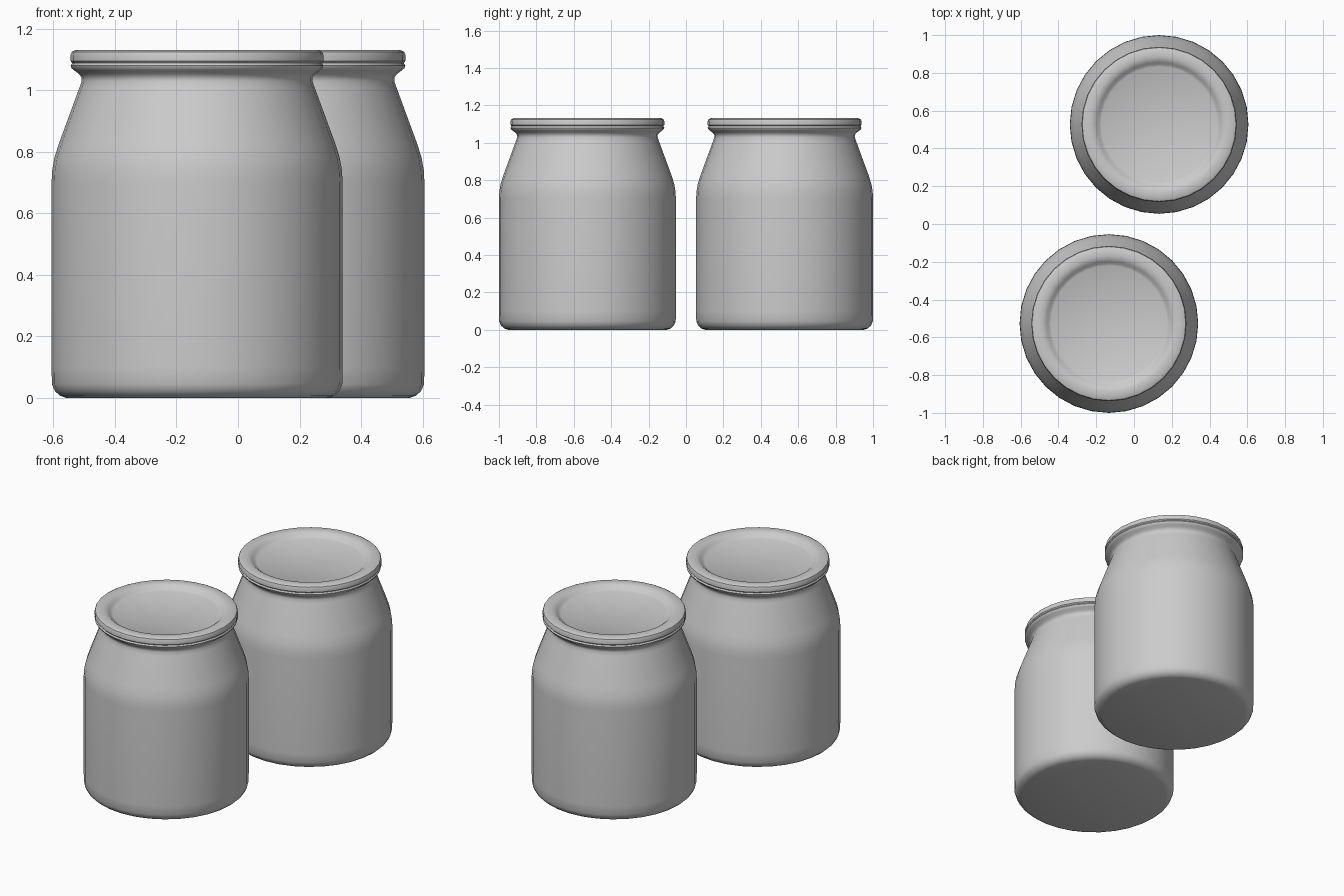
import bpy, bmesh, math

if "Cube" in bpy.data.objects:
    bpy.data.objects.remove(bpy.data.objects["Cube"])

SEGMENTS = 32


def lathe(name, profile, location):
    """Spin an (r, z) profile around z; points with r = 0 become poles."""
    bm = bmesh.new()
    rings = []
    for r, z in profile:
        if r == 0:
            rings.append([bm.verts.new((0, 0, z))] * SEGMENTS)
        else:
            rings.append([bm.verts.new((r * math.cos(a), r * math.sin(a), z))
                          for a in (2 * math.pi * i / SEGMENTS for i in range(SEGMENTS))])
    for low, high in zip(rings, rings[1:]):
        for i in range(SEGMENTS):
            j = (i + 1) % SEGMENTS
            corners = list(dict.fromkeys((low[i], low[j], high[j], high[i])))
            bm.faces.new(corners)
    bmesh.ops.recalc_face_normals(bm, faces=bm.faces)
    mesh = bpy.data.meshes.new(name)
    bm.to_mesh(mesh)
    bm.free()
    obj = bpy.data.objects.new(name, mesh)
    obj.location = location
    bpy.context.collection.objects.link(obj)
    bpy.ops.object.select_all(action='DESELECT')
    obj.select_set(True)
    bpy.context.view_layer.objects.active = obj
    bpy.ops.object.shade_smooth_by_angle(angle=math.radians(35))
    return obj


# Jar: flat base, rounded heel, straight wall, shoulder, neck, lip
jar_profile = [
    (0, 0), (0.425, 0), (0.445, 0.007), (0.462, 0.022), (0.472, 0.045),
    (0.473, 0.10), (0.473, 0.70), (0.471, 0.74), (0.464, 0.78), (0.45, 0.825),
    (0.382, 1.01), (0.375, 1.03), (0.376, 1.043), (0.385, 1.054),
    (0.40, 1.065), (0.408, 1.072), (0.411, 1.08), (0.405, 1.09), (0, 1.09),
]
# Lid: rounded outer edge, raised rim, sunken flat centre
lid_profile = [
    (0, 1.088), (0.405, 1.088), (0.411, 1.095), (0.411, 1.115), (0.407, 1.125),
    (0.395, 1.131), (0.36, 1.131), (0.343, 1.127), (0.33, 1.118),
    (0.318, 1.107), (0.306, 1.101), (0, 1.101),
]

for side, sign in (("front", -1), ("back", 1)):
    place = (0.133 * sign, 0.527 * sign, 0)
    lathe(side + "_jar", jar_profile, place)
    lathe(side + "_lid", lid_profile, place)
